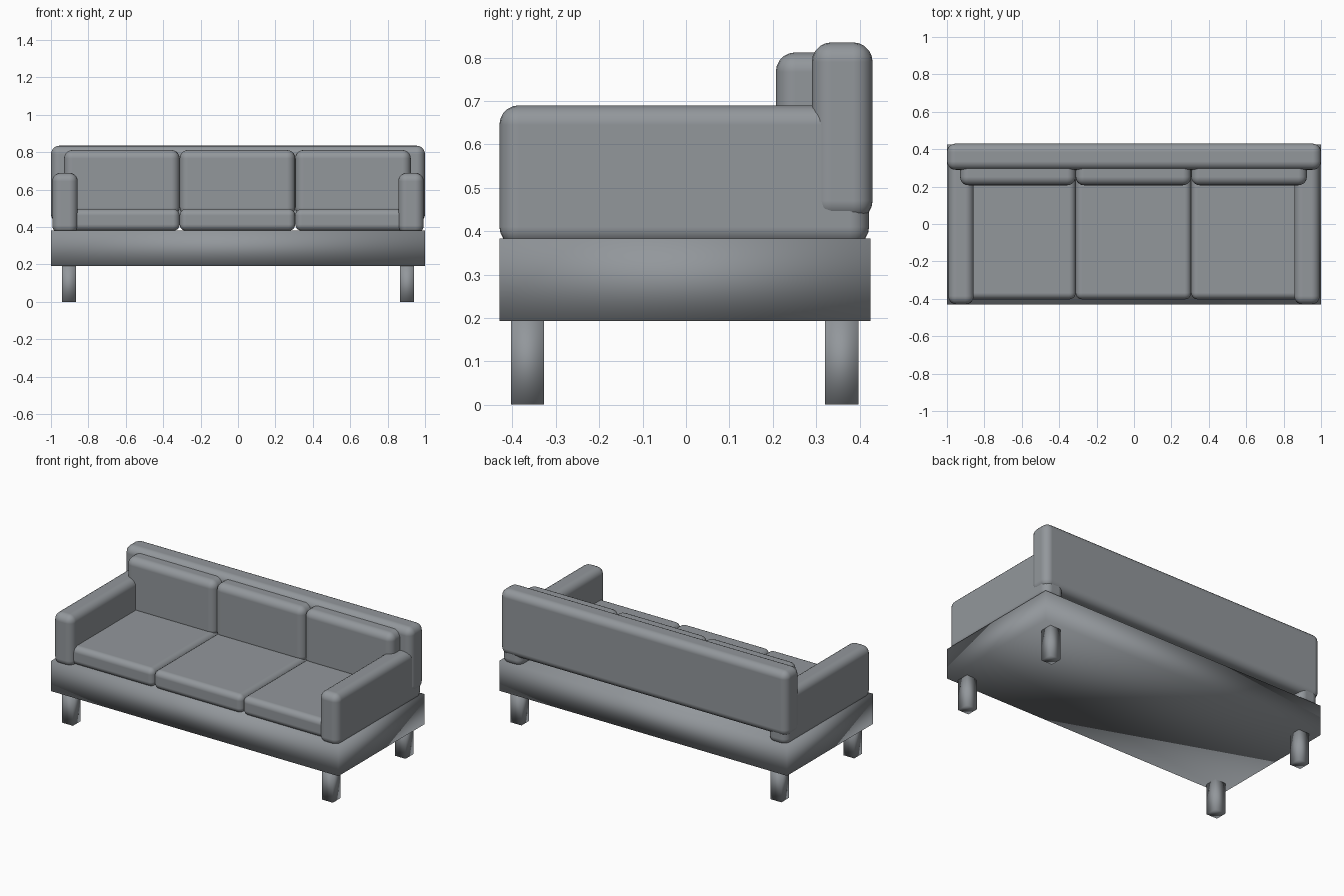
import bpy
import bmesh

cube = bpy.data.objects.get("Cube")
if cube:
    bpy.data.objects.remove(cube, do_unlink=True)

grey = bpy.data.materials.new("sofa grey")
grey.use_nodes = True
COLOUR = (0.29, 0.31, 0.33, 1)
grey.diffuse_color = COLOUR
grey.node_tree.nodes["Principled BSDF"].inputs["Base Color"].default_value = COLOUR


def box(name, x, y, z, radius=0):
    """Smooth box between (min, max) spans, with optional rounded edges."""
    bm = bmesh.new()
    bmesh.ops.create_cube(bm, size=1)
    for v in bm.verts:
        v.co = [span[0] if c < 0 else span[1] for c, span in zip(v.co, (x, y, z))]
    for f in bm.faces:
        f.smooth = True
    mesh = bpy.data.meshes.new(name)
    bm.to_mesh(mesh)
    bm.free()
    mesh.materials.append(grey)
    obj = bpy.data.objects.new(name, mesh)
    bpy.context.collection.objects.link(obj)
    if radius:
        bevel = obj.modifiers.new("rounded edges", 'BEVEL')
        bevel.width = radius
        bevel.segments = 5
        bevel.harden_normals = True
    return obj


# Platform and backrest
box("base", (-1, 1), (-0.43, 0.425), (0.193, 0.383))
box("backrest", (-1, 1), (0.29, 0.43), (0.425, 0.835), 0.045)

# Legs and arms on both sides
for side, s in (("left", 1), ("right", -1)):
    span = sorted((s * 0.867, s * 0.942))
    box(f"front_leg_{side}", span, (-0.403, -0.327), (0, 0.195))
    box(f"back_leg_{side}", span, (0.32, 0.397), (0, 0.195))
    box(f"arm_{side}", sorted((s * 0.857, s * 0.993)), (-0.43, 0.422),
        (0.365, 0.69), 0.045)

# Three seat cushions and three back cushions
WIDTH = 0.618
for i, place in enumerate(("right", "middle", "left")):
    centre = (i - 1) * WIDTH - 0.003
    span = (centre - WIDTH / 2, centre + WIDTH / 2)
    box(f"seat_cushion_{place}", span, (-0.403, 0.31), (0.38, 0.497), 0.035)
    box(f"back_cushion_{place}", span, (0.207, 0.35), (0.46, 0.812), 0.045)
